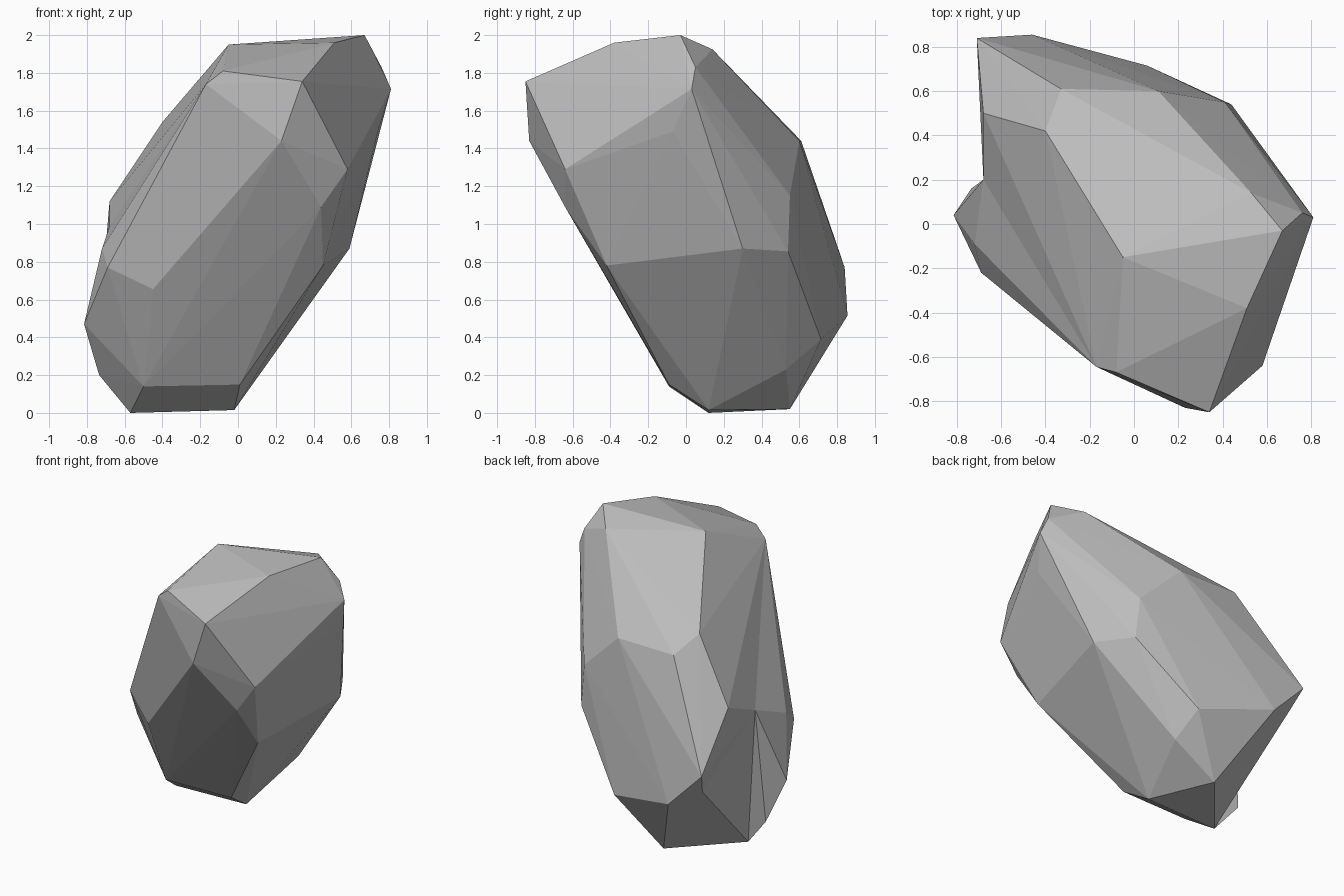
import bpy
import bmesh

# Remove the default object only
default_cube = bpy.data.objects.get("Cube")
if default_cube:
    bpy.data.objects.remove(default_cube, do_unlink=True)

# Corner points of the boulder, grouped by region
crown = [(.34, -.85, 1.755), (.51, -.38, 1.96), (.67, -.03, 2), (.76, .05, 1.83),
         (.81, .03, 1.715), (.53, .14, 1.925), (-.05, -.15, 1.95),
         (-.08, -.67, 1.81), (-.17, -.645, 1.74)]
front_side = [(.23, -.83, 1.44), (.58, -.64, 1.29), (.44, -.64, 1.09),
              (.45, -.42, .78), (.74, -.07, 1.49), (-.45, -.36, .655)]
back_side = [(-.4, .42, 1.54), (.11, .6, 1.44), (-.33, .61, 1.44), (.59, .3, .87),
             (.41, .55, 1.15), (.44, .54, .855), (.06, .715, .39)]
foot = [(-.57, .12, 0), (-.02, .12, .015), (-.5, -.09, .14), (.01, -.09, .15),
        (.1, .53, .23), (-.21, .55, .02)]
# The two bulges on either side of the notch
back_lobe = [(-.46, .855, .515), (-.71, .84, .77), (-.66, .76, .62), (-.68, .5, 1.12)]
side_cheek = [(-.69, -.22, .77), (-.72, -.09, .87), (-.815, .04, .47), (-.735, .16, .2)]
notch_point = (-.68, .2, .99)


def add_points(bm, points):
    return [bm.verts.new(point) for point in points]


def wrap_hull(bm):
    """Wrap all points in a convex skin and drop the unused ones."""
    bmesh.ops.convex_hull(bm, input=bm.verts[:])
    loose = [v for v in bm.verts if not v.link_faces]
    bmesh.ops.delete(bm, geom=loose, context="VERTS")


def carve_notch(bm, first_side, second_side, point):
    """Remove the skin bridging two bulges and fan the gap to an inner point."""
    bridging = [f for f in bm.faces
                if any(v in first_side for v in f.verts)
                and any(v in second_side for v in f.verts)]
    bmesh.ops.delete(bm, geom=bridging, context="FACES")
    rim = [e for e in bm.edges if e.is_boundary]
    centre = bm.verts.new(point)
    for edge in rim:
        bm.faces.new((*edge.verts, centre))


# Boulder body
bm = bmesh.new()
for region in (crown, front_side, back_side, foot):
    add_points(bm, region)
lobe_verts = add_points(bm, back_lobe)
cheek_verts = add_points(bm, side_cheek)
wrap_hull(bm)
lobe_verts = [v for v in lobe_verts if v.is_valid]
cheek_verts = [v for v in cheek_verts if v.is_valid]
carve_notch(bm, lobe_verts, cheek_verts, notch_point)
bmesh.ops.recalc_face_normals(bm, faces=bm.faces[:])

mesh = bpy.data.meshes.new("boulder")
bm.to_mesh(mesh)
bm.free()
boulder = bpy.data.objects.new("boulder", mesh)
bpy.context.collection.objects.link(boulder)

# Plain grey stone
stone = bpy.data.materials.new("grey stone")
stone.use_nodes = True
colour = (.5, .5, .5, 1)
stone.diffuse_color = colour
stone.node_tree.nodes["Principled BSDF"].inputs["Base Color"].default_value = colour
mesh.materials.append(stone)
